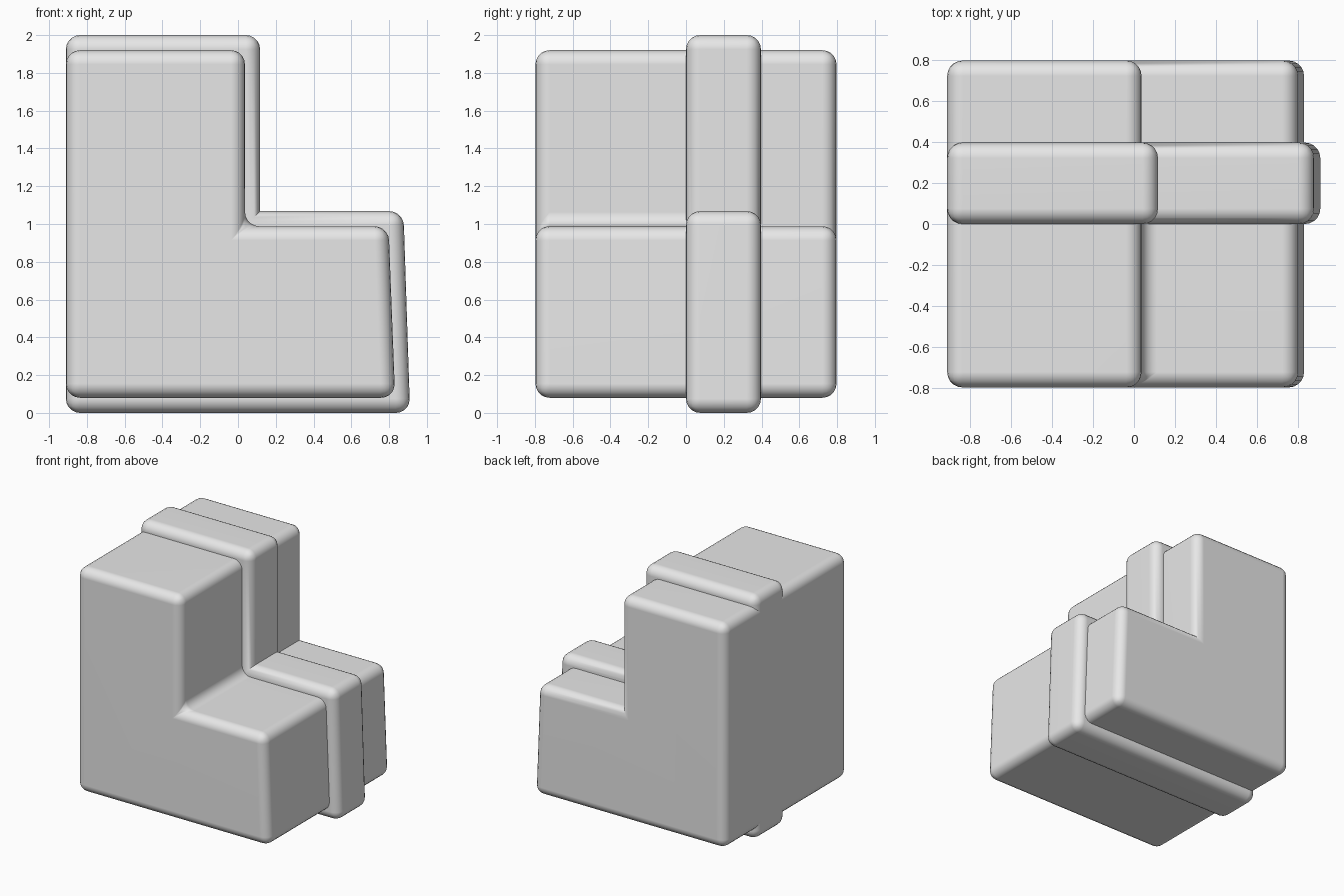
import bpy
import bmesh
import math

default_cube = bpy.data.objects.get("Cube")
if default_cube:
    bpy.data.objects.remove(default_cube, do_unlink=True)

grey = bpy.data.materials.new("plain_grey")
grey.use_nodes = True
grey.diffuse_color = (0.8, 0.8, 0.8, 1)
grey.node_tree.nodes["Principled BSDF"].inputs["Base Color"].default_value = (0.8, 0.8, 0.8, 1)

LEFT = -0.911
RADIUS = 0.075


def step_block(name, bottom, step, top, tower, shelf, foot, y0, y1, fillet=False, seam=None):
    """Rounded L-shaped prism; edges lying on the seam plane stay sharp."""
    profile = [(LEFT, bottom), (foot, bottom), (shelf, step),
               (tower, step), (tower, top), (LEFT, top)]
    bm = bmesh.new()
    face = bm.faces.new([bm.verts.new((x, y0, z)) for x, z in profile])
    ext = bmesh.ops.extrude_face_region(bm, geom=[face])
    moved = [v for v in ext["geom"] if isinstance(v, bmesh.types.BMVert)]
    bmesh.ops.translate(bm, verts=moved, vec=(0, y1 - y0, 0))
    bmesh.ops.recalc_face_normals(bm, faces=bm.faces)

    def rounded(edge):
        if seam is not None and all(abs(v.co.y - seam) < 1e-4 for v in edge.verts):
            return False
        return fillet or edge.is_convex

    bmesh.ops.bevel(bm, geom=[e for e in bm.edges if rounded(e)], offset=RADIUS,
                    offset_type='OFFSET', segments=5, profile=0.5,
                    affect='EDGES', clamp_overlap=True)
    mesh = bpy.data.meshes.new(name)
    bm.to_mesh(mesh)
    bm.free()
    mesh.materials.append(grey)
    obj = bpy.data.objects.new(name, mesh)
    bpy.context.collection.objects.link(obj)

    # Smooth rounded edges, flat main faces
    bpy.ops.object.select_all(action='DESELECT')
    obj.select_set(True)
    bpy.context.view_layer.objects.active = obj
    bpy.ops.object.shade_smooth_by_angle(angle=math.radians(40))
    normals = obj.modifiers.new("flat_faces", 'WEIGHTED_NORMAL')
    normals.keep_sharp = True
    return obj


# Main body, split inside the band: only the front half has a filleted inner corner
body = dict(bottom=0.08, step=0.988, top=1.92, tower=0.037, shelf=0.797, foot=0.832)
SEAM = 0.2
step_block("front_body", y0=-0.797, y1=SEAM, fillet=True, seam=SEAM, **body)
step_block("rear_body", y0=SEAM, y1=0.797, seam=SEAM, **body)

# Raised band wrapped around the body
step_block("raised_band", bottom=0, step=1.068, top=2, tower=0.117,
           shelf=0.876, foot=0.911, y0=0, y1=0.397)
